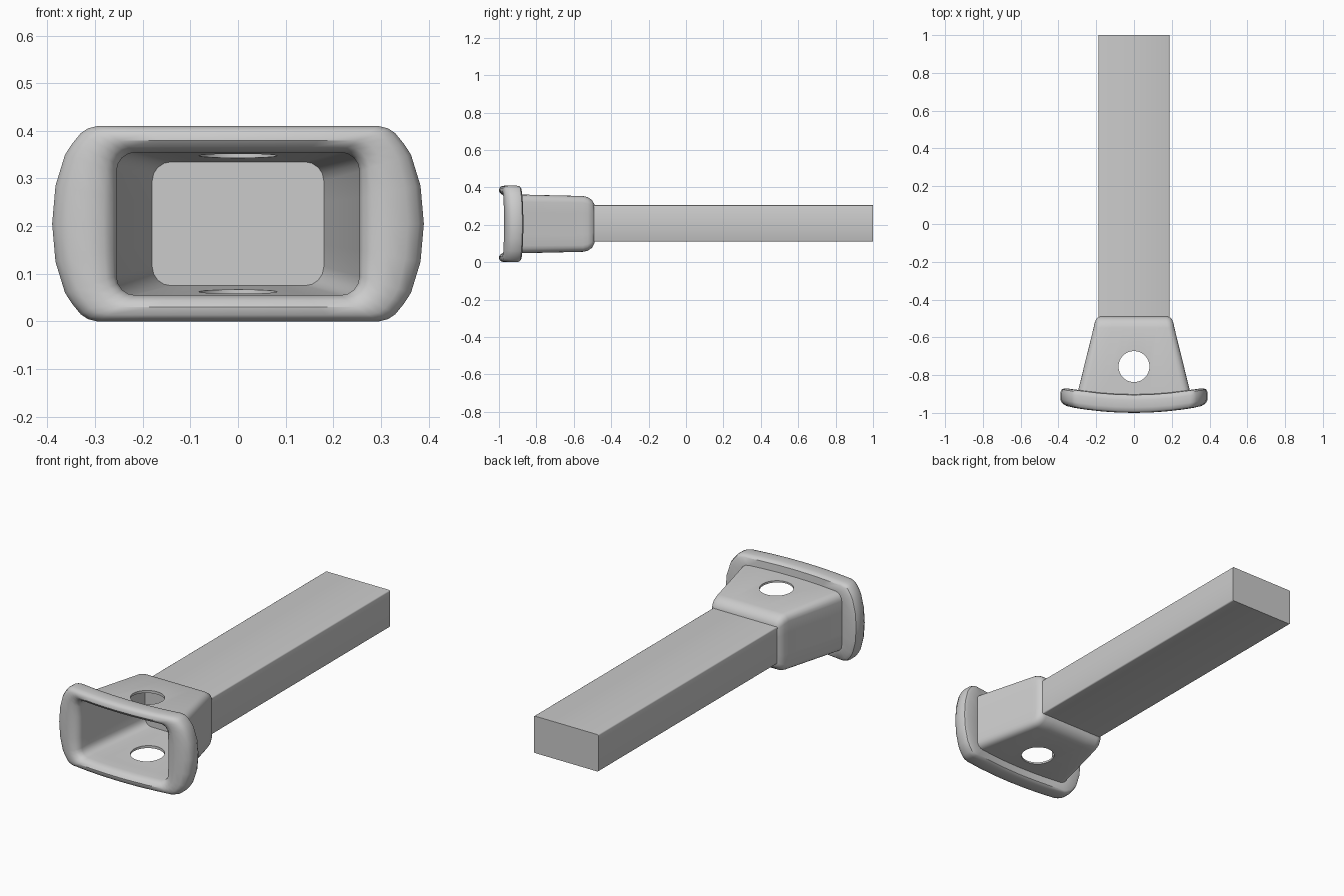
import bpy, bmesh, math

if "Cube" in bpy.data.objects:
    bpy.data.objects.remove(bpy.data.objects["Cube"])

ZC = 0.205   # height of the socket axis


def mirror4(q):
    """Complete a closed ring from a quarter running top-centre to right-centre."""
    return (q + [(x, -z) for x, z in reversed(q[:-1])]
            + [(-x, -z) for x, z in q[1:]]
            + [(-x, z) for x, z in reversed(q[1:-1])])


def rounded_rect(hx, hz, r):
    q = [((hx - r) * i / 3, hz) for i in range(3)]
    for i in range(5):
        a = math.pi / 2 * (1 - i / 4)
        q.append((hx - r + r * math.cos(a), hz - r + r * math.sin(a)))
    return mirror4(q + [(hx, (hz - r) / 2), (hx, 0)])


def mix(a, b, t):
    return [(p[0] + (s[0] - p[0]) * t, p[1] + (s[1] - p[1]) * t) for p, s in zip(a, b)]


def finish(obj, angle):
    bpy.ops.object.select_all(action='DESELECT')
    obj.select_set(True)
    bpy.context.view_layer.objects.active = obj
    bpy.ops.object.shade_smooth_by_angle(angle=math.radians(angle))


def loft(name, rings):
    """rings: (outline, y, bow); capped at both ends."""
    bm = bmesh.new()
    loops = [[bm.verts.new((x, y + bow * x * x, ZC + z)) for x, z in pts]
             for pts, y, bow in rings]
    for a, b in zip(loops, loops[1:]):
        n = len(a)
        for i in range(n):
            bm.faces.new((a[i], a[(i + 1) % n], b[(i + 1) % n], b[i]))
    bm.faces.new(loops[0])
    bm.faces.new(loops[-1])
    bmesh.ops.recalc_face_normals(bm, faces=bm.faces)
    me = bpy.data.meshes.new(name)
    bm.to_mesh(me)
    bm.free()
    obj = bpy.data.objects.new(name, me)
    bpy.context.collection.objects.link(obj)
    return obj


# Hollow socket with bowed, rounded flange: cavity floor -> mouth -> flange -> outside
mouth = rounded_rect(0.255, 0.15, 0.04)
rim = mirror4([(0, .205), (.1, .205), (.2, .205), (.295, .205), (.315, .2), (.33, .19),
               (.348, .168), (.363, .145), (.383, .08), (.39, 0)])
BOW = 0.27
rings = [(rounded_rect(0.18, 0.13, 0.04), -0.52, 0), (mouth, -0.90, BOW)]
flange = [(0, -.955), (.06, -.975), (.2, -.99), (.45, -1.0), (.75, -.998), (.92, -.989),
          (1, -.97), (1, -.932), (.94, -.914), (.8, -.905)]
rings += [(mix(mouth, rim, t), y, BOW) for t, y in flange]
rings += [(rounded_rect(0.295, 0.157, 0.04), -0.902, BOW),
          (rounded_rect(0.214, 0.149, 0.035), -0.55, 0),
          (rounded_rect(0.209, 0.143, 0.035), -0.525, 0),
          (rounded_rect(0.2, 0.128, 0.03), -0.503, 0),
          (rounded_rect(0.185, 0.105, 0.02), -0.49, 0)]
socket = loft("flanged_socket", rings)

# Pin hole through the top and bottom walls
bpy.ops.mesh.primitive_cylinder_add(vertices=48, radius=0.082, depth=1,
                                    location=(0, -0.755, ZC))
cutter = bpy.context.object
cutter.name = "pin_hole_cutter"
cutter.hide_render = True
mod = socket.modifiers.new("pin_hole", 'BOOLEAN')
mod.object = cutter
mod.operation = 'DIFFERENCE'
mod.solver = 'EXACT'
bpy.context.view_layer.objects.active = socket
bpy.ops.object.modifier_apply(modifier=mod.name)
bpy.data.objects.remove(cutter)
finish(socket, 40)

# Long rectangular bar with slightly eased long edges
bpy.ops.mesh.primitive_cube_add(size=1, location=(0, 0.25, 0.2075))
bar = bpy.context.object
bar.name = "bar"
bar.scale = (0.376, 1.5, 0.195)
bpy.ops.object.transform_apply(location=False, rotation=False, scale=True)
bm = bmesh.new()
bm.from_mesh(bar.data)
long_edges = [e for e in bm.edges if abs(e.verts[0].co.y - e.verts[1].co.y) > 1]
bmesh.ops.bevel(bm, geom=long_edges, offset=0.006, segments=2, affect='EDGES', profile=0.5)
bm.to_mesh(bar.data)
bm.free()
finish(bar, 50)
